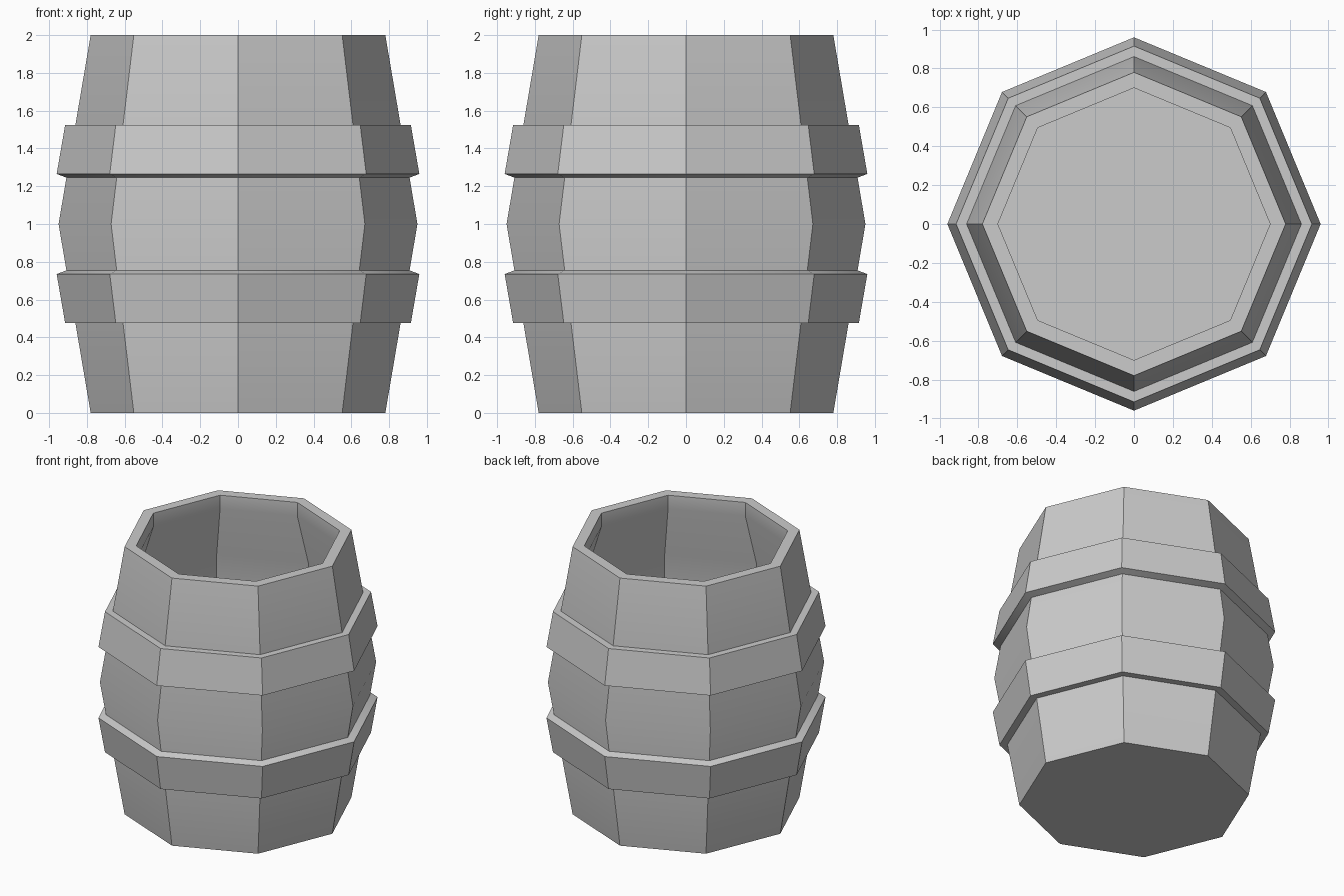
import bpy, bmesh
from math import pi, cos, sin, radians

if "Cube" in bpy.data.objects:
    bpy.data.objects.remove(bpy.data.objects["Cube"])

SIDES = 8


def lathe(name, profile, closed=False):
    """Revolve an (r, z) profile into an eight-sided object; r = 0 ends become caps."""
    bm = bmesh.new()
    rings = []
    for r, z in profile:
        rings.append([bm.verts.new((r * cos(2 * pi * i / SIDES),
                                    r * sin(2 * pi * i / SIDES), z))
                      for i in range(SIDES)])
    pairs = list(zip(rings, rings[1:]))
    if closed:
        pairs.append((rings[-1], rings[0]))
    for a, b in pairs:
        for i in range(SIDES):
            j = (i + 1) % SIDES
            bm.faces.new((a[i], a[j], b[j], b[i]))
    if not closed:
        bm.faces.new(rings[0])
        bm.faces.new(rings[-1])
    bmesh.ops.recalc_face_normals(bm, faces=bm.faces)
    mesh = bpy.data.meshes.new(name)
    bm.to_mesh(mesh)
    bm.free()
    obj = bpy.data.objects.new(name, mesh)
    bpy.context.collection.objects.link(obj)
    # Soften the belly crease, keep the stave edges sharp
    bpy.ops.object.select_all(action='DESELECT')
    obj.select_set(True)
    bpy.context.view_layer.objects.active = obj
    bpy.ops.object.shade_smooth_by_angle(angle=radians(30))
    return obj


# Hollow barrel: outer wall, rim with lip, bulging inner wall, floor
lathe("barrel_body", [
    (0.78, 0), (0.95, 1), (0.78, 2),
    (0.70, 2), (0.70, 1.9), (0.83, 1.5), (0.87, 1), (0.83, 0.5), (0.70, 0.1),
])

# Hoops: the upper one mirrors the lower one about mid height
hoop = [(0.861, 0.475), (0.915, 0.475), (0.96, 0.735), (0.907, 0.755)]
lathe("lower_hoop", hoop, closed=True)
lathe("upper_hoop", [(r, 2 - z) for r, z in hoop], closed=True)
